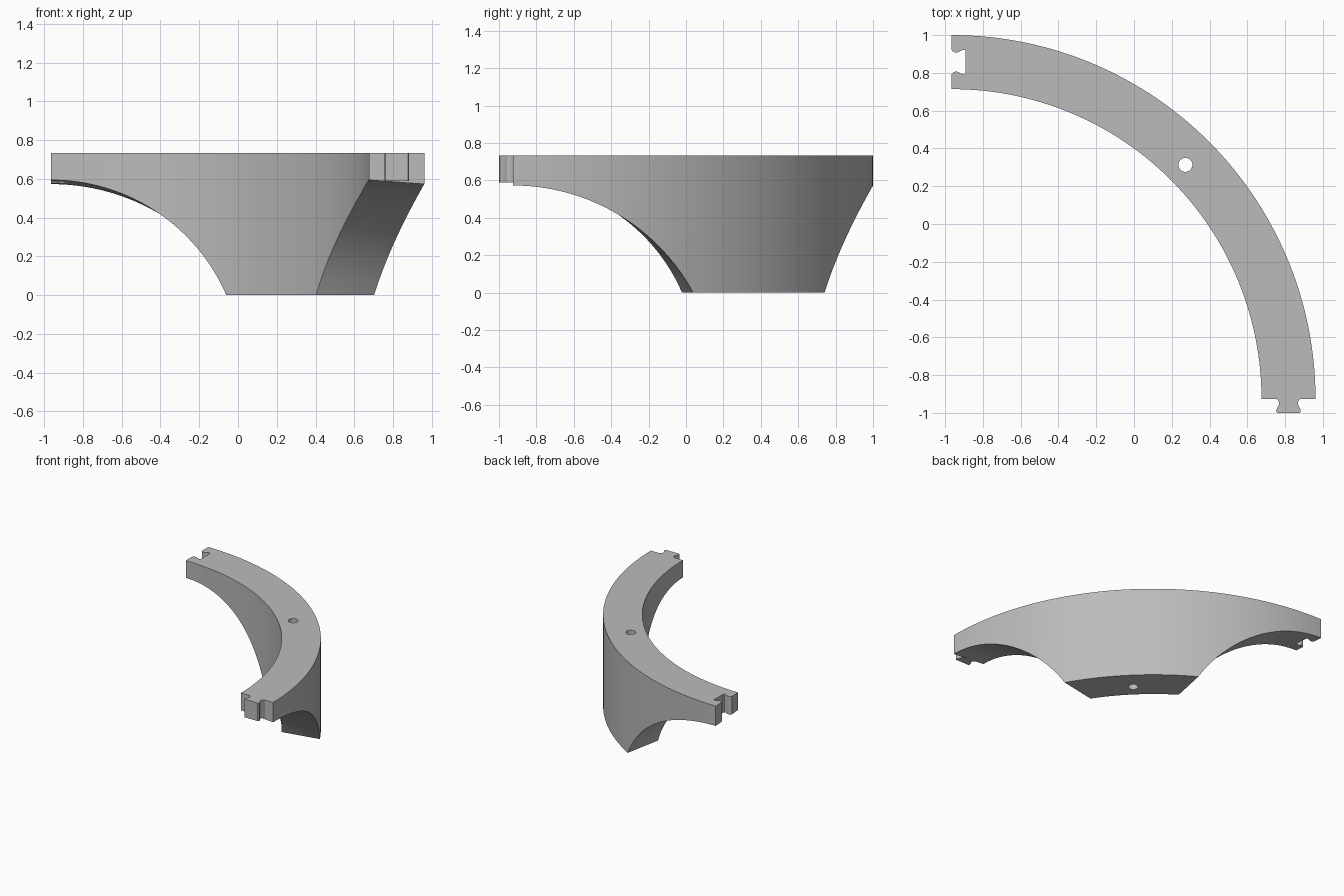
import bpy, bmesh
from math import sin, cos, asin, sqrt, pi

cube = bpy.data.objects.get("Cube")
if cube:
    bpy.data.objects.remove(cube)

CX, CY = -0.965, -0.926          # centre of the curve
R_IN, R_OUT, TOP = 1.64, 1.926, 0.733
R_MID = (R_IN + R_OUT) / 2

grey = bpy.data.materials.new("light_grey")
grey.use_nodes = True
colour = (0.5, 0.5, 0.5, 1)
grey.diffuse_color = colour
grey.node_tree.nodes["Principled BSDF"].inputs["Base Color"].default_value = colour


def make_object(name, bm):
    bmesh.ops.recalc_face_normals(bm, faces=bm.faces)
    mesh = bpy.data.meshes.new(name)
    bm.to_mesh(mesh)
    bm.free()
    mesh.materials.append(grey)
    obj = bpy.data.objects.new(name, mesh)
    bpy.context.collection.objects.link(obj)
    return obj


def prism(name, outline, z0, z1):
    bm = bmesh.new()
    low = bm.faces.new([bm.verts.new((x, y, z0)) for x, y in outline])
    up = bmesh.ops.extrude_face_region(bm, geom=[low])["geom"]
    for v in up:
        if isinstance(v, bmesh.types.BMVert):
            v.co.z = z1
    return make_object(name, bm)


# Curved block: each radial line has an arch, a flat foot and a mirrored arch
RADIAL, ARCH, FOOT = 6, 28, 20


def underside(s):
    r = R_IN + (R_OUT - R_IN) * s
    crown = 0.594 - 0.021 * s
    reach = 0.905 + 0.06 * s
    bend = (reach ** 2 + crown ** 2) / (2 * crown)
    foot = asin(reach / r)
    half = []
    for i in range(ARCH + 1):
        a = foot * i / ARCH
        d = r * sin(a)
        half.append((a, max(0, crown - bend + sqrt(bend ** 2 - d ** 2))))
    flat = [(foot + (pi / 2 - 2 * foot) * i / FOOT, 0) for i in range(1, FOOT)]
    full = half + flat + [(pi / 2 - a, z) for a, z in reversed(half)]
    return [(CX + r * cos(a), CY + r * sin(a), z) for a, z in full]


bm = bmesh.new()
low, high = [], []
for k in range(RADIAL + 1):
    pts = underside(k / RADIAL)
    low.append([bm.verts.new(p) for p in pts])
    high.append([bm.verts.new((x, y, TOP)) for x, y, z in pts])


def skin(a, b):
    for i in range(len(a) - 1):
        bm.faces.new((a[i], a[i + 1], b[i + 1], b[i]))


for k in range(RADIAL):
    skin(low[k], low[k + 1])
    skin(high[k], high[k + 1])
for k in (0, RADIAL):
    skin(low[k], high[k])
for i in (0, -1):
    skin([row[i] for row in low], [row[i] for row in high])
block = make_object("curved_track_support", bm)

# Dovetail outline shared by the peg and the socket (depth, half width)
side = [(0, 0.064), (0.006, 0.056), (0.018, 0.05), (0.03, 0.05),
        (0.055, 0.063), (0.068, 0.065), (0.074, 0.058)]
dovetail = side + [(d, -w) for d, w in reversed(side)]
peg = prism("joining_peg", [(CX + R_MID + w, CY - d) for d, w in dovetail], 0.588, TOP)

# Socket and bolt hole are cut from the block
mouth = [(-0.02, 0.064)] + dovetail + [(-0.02, -0.064)]
socket = prism("socket_cutter", [(CX + d, CY + R_MID + w) for d, w in mouth], 0.3, 1)
circle = [(0.272 + 0.037 * cos(i * pi / 16), 0.313 + 0.037 * sin(i * pi / 16)) for i in range(32)]
hole = prism("hole_cutter", circle, -0.2, 1)

bpy.context.view_layer.objects.active = block
for cutter in (socket, hole):
    mod = block.modifiers.new("cut", "BOOLEAN")
    mod.operation = "DIFFERENCE"
    mod.solver = "EXACT"
    mod.object = cutter
    bpy.ops.object.modifier_apply(modifier=mod.name)
    bpy.data.objects.remove(cutter)

bpy.ops.object.select_all(action="DESELECT")
for obj in (block, peg):
    obj.select_set(True)
bpy.ops.object.shade_smooth_by_angle(angle=pi / 7)
